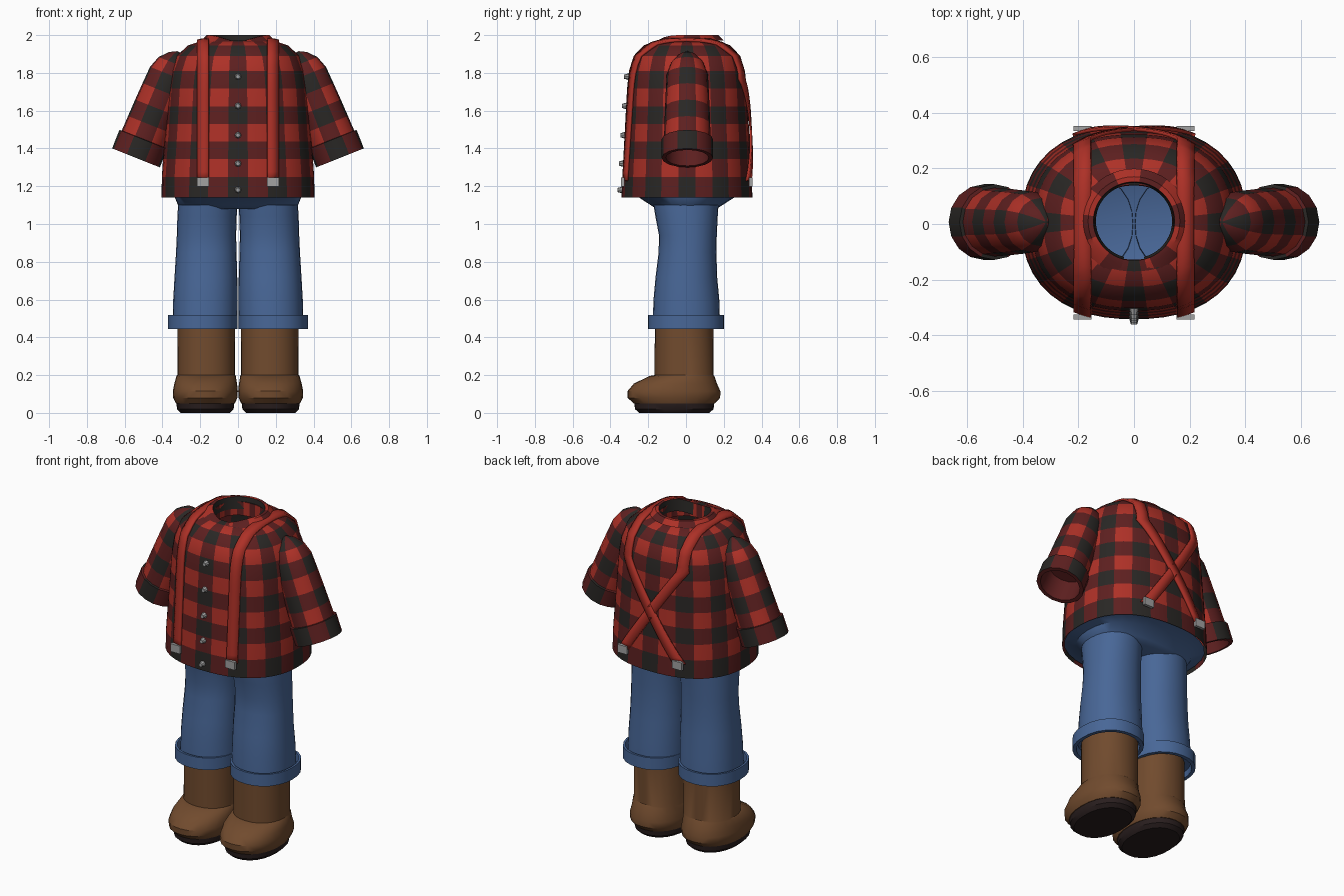
import bpy, bmesh, math
from mathutils import Matrix, Vector

cube = bpy.data.objects.get("Cube")
if cube:
    bpy.data.objects.remove(cube, do_unlink=True)


def material(name, rgb):
    m = bpy.data.materials.new(name)
    m.use_nodes = True
    m.diffuse_color = (*rgb, 1)
    m.node_tree.nodes["Principled BSDF"].inputs["Base Color"].default_value = (*rgb, 1)
    return m


RED = material("bright red", (0.42, 0.03, 0.02))
MAROON = material("dark red", (0.11, 0.014, 0.014))
BLACK = material("charcoal", (0.022, 0.02, 0.018))
DENIM = material("denim blue", (0.065, 0.135, 0.31))
BROWN = material("boot brown", (0.165, 0.07, 0.027))
SOLE = material("sole dark", (0.022, 0.013, 0.013))
GREY = material("metal grey", (0.36, 0.36, 0.36))
PLAID = [RED, MAROON, BLACK]


def finish(name, bm, mats, angle=40):
    bmesh.ops.recalc_face_normals(bm, faces=bm.faces)
    me = bpy.data.meshes.new(name)
    bm.to_mesh(me)
    bm.free()
    for m in mats:
        me.materials.append(m)
    ob = bpy.data.objects.new(name, me)
    bpy.context.scene.collection.objects.link(ob)
    bpy.ops.object.select_all(action='DESELECT')
    ob.select_set(True)
    bpy.context.view_layer.objects.active = ob
    bpy.ops.object.shade_smooth_by_angle(angle=math.radians(angle))
    return ob


def loft(name, rings, mats, n=24, p=2.0, rule=lambda j, i: 0, cap=True,
         matrix=None, warp=None, angle=40):
    """Skin rings of (cx, cy, rx, ry, z); a rule of None leaves a face out."""
    bm = bmesh.new()
    rows = []
    for j, (cx, cy, rx, ry, z) in enumerate(rings):
        row = []
        for i in range(n):
            a = 2 * math.pi * i / n
            s, c = math.sin(a), -math.cos(a)
            r = (abs(s) ** p + abs(c) ** p) ** (-1 / p)
            co = Vector((cx + rx * r * s, cy + ry * r * c, z))
            if warp:
                co = warp(co, j, a)
            row.append(bm.verts.new(co))
        rows.append(row)
    for j in range(len(rows) - 1):
        for i in range(n):
            k = rule(j, i)
            if k is not None:
                q = (i + 1) % n
                f = bm.faces.new((rows[j][i], rows[j][q], rows[j + 1][q], rows[j + 1][i]))
                f.material_index = k
    if cap:
        f = bm.faces.new(rows[-1])
        f.material_index = rule(len(rows) - 2, 0)
    if matrix:
        bm.transform(matrix)
    return finish(name, bm, mats, angle)


def check(j, i):
    """Gingham: dark rows and dark columns overlap to charcoal."""
    return (j % 2 == 0) + (((i + 1) // 2) % 2 == 0)


def box(name, loc, size, mat):
    bm = bmesh.new()
    bmesh.ops.create_cube(bm, size=1)
    bm.transform(Matrix.Translation(loc) @ Matrix.Diagonal((*size, 1)))
    return finish(name, bm, [mat])


# Shirt body: one ring per gingham row
P, CY = 2.35, 0.005
BODY = [(0.405, 0.347, 1.14), (0.403, 0.342, 1.25), (0.397, 0.337, 1.343),
        (0.390, 0.332, 1.437), (0.383, 0.327, 1.53), (0.377, 0.322, 1.623),
        (0.370, 0.317, 1.717), (0.355, 0.307, 1.81), (0.325, 0.282, 1.89),
        (0.265, 0.230, 1.945), (0.200, 0.175, 1.967), (0.140, 0.135, 1.972)]
rings = [(0, CY, *b) for b in BODY] + [(0, CY, 0.138, 0.133, 1.89)]
loft("shirt_body", rings, PLAID, n=48, p=P, rule=check, cap=False)


# Folded collar, open and dipping at the front
def collar_shape(co, j, a):
    f = max(0, math.cos(a)) ** 4
    co.z -= 0.03 * f
    if j == 3:
        co.x *= 1 + 0.25 * f
        co.y *= 1 + 0.25 * f
    return co


loft("collar", [(0, 0.01, r, r * 0.97, z) for r, z in
                ((0.137, 1.93), (0.146, 2.0), (0.165, 2.0), (0.195, 1.972))],
     PLAID, n=48, cap=False, warp=collar_shape,
     rule=lambda j, i: None if i in (0, 1, 46, 47) else (((i + 1) // 4) % 2 if j else 2))


# Points on the shirt surface, used for straps, clips and buttons
def radii(z):
    for (a, b, z0), (c, d, z1) in zip(BODY, BODY[1:]):
        if z <= z1:
            t = max(0, (z - z0) / (z1 - z0))
            return a + (c - a) * t, b + (d - b) * t
    return BODY[-1][:2]


def surface_y(x, z):
    rx, ry = radii(z)
    return ry * max(0, 1 - abs(x / rx) ** P) ** (1 / P)


def surface_z(x, y):
    lo, hi = BODY[0][2], BODY[-1][2]
    for _ in range(30):
        mid = (lo + hi) / 2
        rx, ry = radii(mid)
        if abs(x / rx) ** P + abs(y / ry) ** P <= 1:
            lo = mid
        else:
            hi = mid
    return lo


SX, TOP, BEND, LOW = 0.185, 1.88, 1.76, 1.22
for side, label in ((1, "left"), (-1, "right")):
    # Strap: straight up the front, over the shoulder, crossing on the back
    bm = bmesh.new()
    pairs = []
    lift = 0.009

    def add(x, w, place):
        pairs.append([bm.verts.new(place(x + d)) for d in (-w, 0, w)])

    for k in range(15):
        z = LOW + (TOP - LOW) * k / 14
        add(side * SX, 0.03, lambda x: (x, CY - surface_y(x, z) - lift, z + lift))
    y0 = surface_y(SX, TOP)
    for k in range(1, 16):
        y = -y0 + 2 * y0 * k / 16
        add(side * SX, 0.03, lambda x: (x, CY + y, surface_z(x, y) + lift))
    for k in range(4):
        z = TOP + (BEND - TOP) * k / 4
        add(side * SX, 0.03, lambda x: (x, CY + surface_y(x, z) + lift, z + lift))
    for k in range(17):
        t = k / 16
        z = BEND + (LOW - BEND) * t
        add(side * SX * (1 - 2 * t), 0.035,
            lambda x: (x, CY + surface_y(x, z) + lift, z + lift))
    for a, b in zip(pairs, pairs[1:]):
        for m in range(2):
            bm.faces.new((a[m], a[m + 1], b[m + 1], b[m]))
    strap = finish(label + "_strap", bm, [RED])
    mod = strap.modifiers.new("thickness", 'SOLIDIFY')
    mod.thickness = 0.012
    mod.offset = 0

    # Metal strap clips
    for end, sgn in (("front", -1), ("back", 1)):
        y = CY + sgn * (surface_y(SX, LOW) + 0.02)
        box(f"{label}_{end}_clip", (side * SX, y, LOW + 0.003), (0.064, 0.018, 0.048), GREY)

    # Sleeve and turned-up cuff, built along the arm axis
    arm = Matrix(((0.93, 0, -0.37, 0.54), (0, 1, 0, 0.007),
                  (0.37, 0, 0.93, 1.35), (0, 0, 0, 1)))
    arm = Matrix.Diagonal((side, 1, 1, 1)) @ arm
    sleeve = [(0.124, 0.09), (0.121, 0.19), (0.118, 0.285), (0.114, 0.38),
              (0.109, 0.475), (0.086, 0.54), (0.045, 0.585), (0.006, 0.605)]
    loft(label + "_sleeve", [(0, 0, r, r, s) for r, s in sleeve], PLAID, n=16,
         rule=lambda j, i: check(min(j, 5) + 1, i), matrix=arm)
    cuff = [(0.122, 0.107), (0.136, 0.105), (0.136, 0), (0.114, 0), (0.108, 0.14)]
    loft(label + "_sleeve_cuff", [(0, 0, r, r, s) for r, s in cuff], PLAID, n=16,
         rule=lambda j, i: check(0, i) if j < 2 else 1, matrix=arm)

    # Trouser leg
    leg = [(0.160, 0, 0.157, 0.172, 1.10), (0.164, 0.003, 0.157, 0.165, 1.04),
           (0.167, 0.010, 0.157, 0.153, 0.94), (0.168, 0.008, 0.160, 0.153, 0.85),
           (0.170, 0.002, 0.166, 0.163, 0.72), (0.173, 0.002, 0.170, 0.174, 0.60),
           (0.175, 0.002, 0.171, 0.178, 0.48)]
    flip = Matrix.Diagonal((side, 1, 1, 1))
    loft(label + "_trouser_leg", leg, [DENIM], p=2.2, matrix=flip)
    hem = [(0.172, 0.518), (0.184, 0.518), (0.184, 0.445), (0.164, 0.445), (0.160, 0.49)]
    loft(label + "_trouser_cuff", [(0.187, 0, r, r * 1.1, z) for r, z in hem],
         [DENIM], p=2.2, matrix=flip)

    # Boot with bulging toe, then its sole
    boot = [(0.168, -0.010, 0.151, 0.155, 0.50), (0.168, -0.010, 0.153, 0.156, 0.20),
            (0.169, -0.022, 0.157, 0.172, 0.195), (0.171, -0.056, 0.166, 0.220, 0.155),
            (0.173, -0.064, 0.172, 0.246, 0.115), (0.173, -0.064, 0.170, 0.245, 0.08),
            (0.173, -0.062, 0.156, 0.215, 0.05)]
    loft(label + "_boot", boot, [BROWN], p=2.2, matrix=flip, angle=35)
    sole = [(0.153, 0.212, 0.055), (0.150, 0.208, 0.02), (0.130, 0.185, 0.0)]
    loft(label + "_boot_sole", [(0.173, -0.062, *s) for s in sole], [SOLE],
         p=2.2, matrix=flip)

# Trouser seat flaring out inside the shirt hem
seat = [(0.392, 0.333, 1.155), (0.335, 0.255, 1.142), (0.318, 0.19, 1.10), (0.29, 0.16, 1.08)]
loft("trouser_seat", [(0, 0.003, *s) for s in seat], [DENIM], n=32, p=2.4)

# Shirt buttons
for k, z in enumerate((1.78, 1.625, 1.47, 1.32, 1.18)):
    bm = bmesh.new()
    bmesh.ops.create_cone(bm, cap_ends=True, segments=8, radius1=0.019,
                          radius2=0.011, depth=0.028)
    bm.transform(Matrix.Translation((0, CY - surface_y(0, z) - 0.008, z))
                 @ Matrix.Rotation(math.pi / 2, 4, 'X'))
    finish(f"button_{k + 1}", bm, [GREY])
